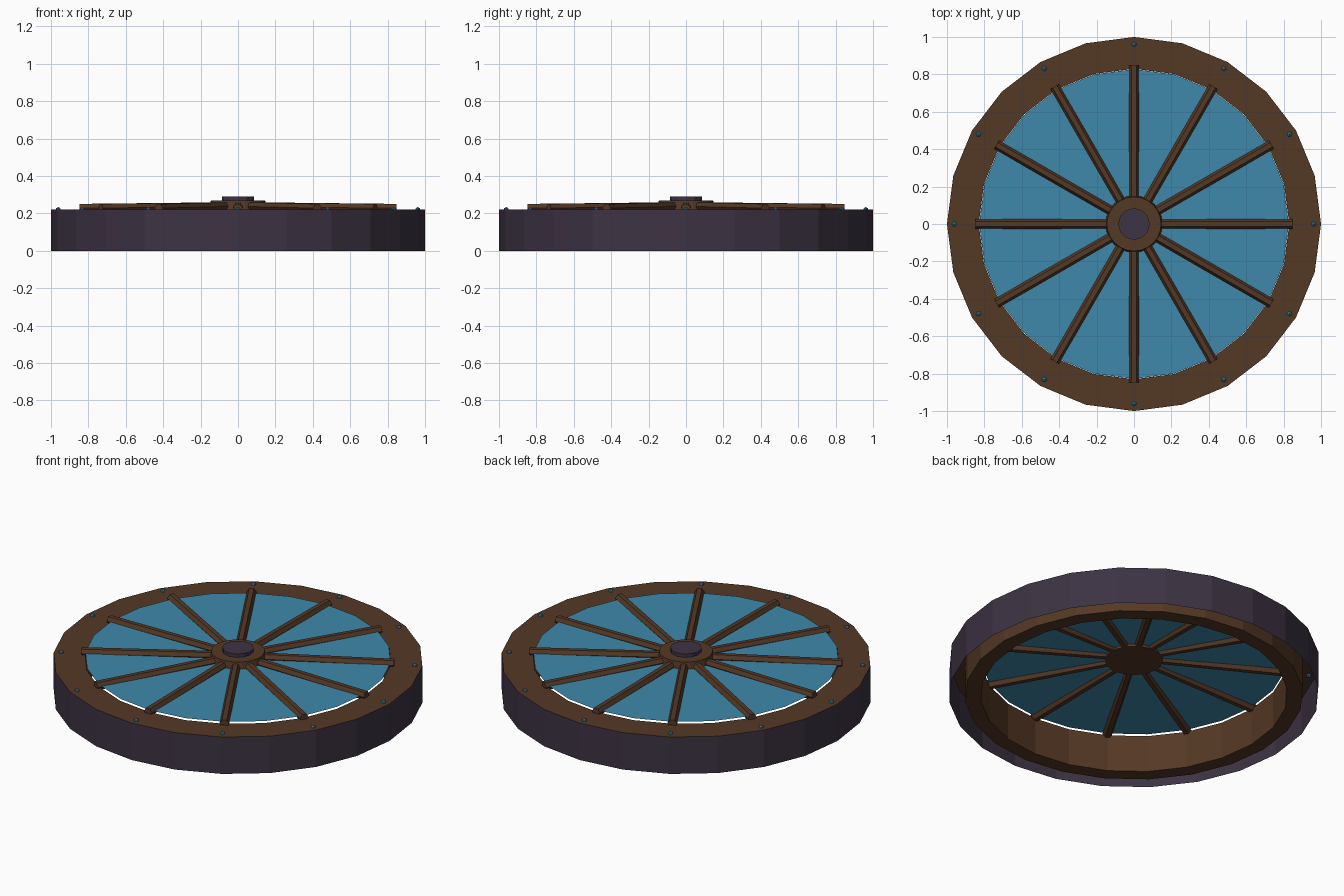
import bpy, bmesh, math
from mathutils import Matrix, Vector

if "Cube" in bpy.data.objects:
    bpy.data.objects.remove(bpy.data.objects["Cube"])

SEG = 24


def material(name, rgb):
    m = bpy.data.materials.new(name)
    lin = [((c / 255 + 0.055) / 1.055) ** 2.4 for c in rgb]
    m.diffuse_color = (*lin, 1)
    m.use_nodes = True
    m.node_tree.nodes["Principled BSDF"].inputs["Base Color"].default_value = m.diffuse_color
    return m


WOOD = material("brown wood", (84, 56, 37))
IRON = material("dark purple metal", (61, 51, 67))
GLASS = material("blue glass", (63, 137, 171))


def finish(name, bm, mat):
    me = bpy.data.meshes.new(name)
    bm.to_mesh(me)
    bm.free()
    me.materials.append(mat)
    ob = bpy.data.objects.new(name, me)
    bpy.context.collection.objects.link(ob)
    return ob


def lathe(name, profile, seg, mat):
    """Revolve an open (radius, height) profile around z."""
    bm = bmesh.new()
    rings = []
    for i in range(seg):
        a = 2 * math.pi * i / seg
        rings.append([bm.verts.new((r * math.cos(a), r * math.sin(a), z)) for r, z in profile])
    for i in range(seg):
        p, q = rings[i], rings[(i + 1) % seg]
        for j in range(len(profile) - 1):
            bm.faces.new((p[j], q[j], q[j + 1], p[j + 1]))
    return finish(name, bm, mat)


def drum(name, r1, r2, z1, z2, seg, mat):
    bm = bmesh.new()
    bmesh.ops.create_cone(bm, cap_ends=True, segments=seg, radius1=r1, radius2=r2, depth=z2 - z1,
                          matrix=Matrix.Translation((0, 0, (z1 + z2) / 2)))
    return finish(name, bm, mat)


# Outer metal band, open underneath
lathe("outer_band", [(1, 0), (1, 0.22)], SEG, IRON)

# Wooden rim: flat top, inner wall, foot, and back wall behind the gap
lathe("wooden_rim", [(1, 0.22), (0.83, 0.22), (0.83, 0), (0.915, 0), (0.915, 0.22)], SEG, WOOD)

# Glass pane floating just above the rim
bm = bmesh.new()
bmesh.ops.create_circle(bm, cap_ends=True, segments=SEG, radius=0.828,
                        matrix=Matrix.Rotation(math.pi / SEG * 0, 4, 'Z'))
bmesh.ops.translate(bm, verts=bm.verts, vec=(0, 0, 0.231))
finish("glass_pane", bm, GLASS)

# Hub and its metal cap
drum("hub", 0.155, 0.145, 0.215, 0.27, SEG, WOOD)
drum("hub_cap", 0.085, 0.085, 0.26, 0.29, 12, IRON)

# Twelve six-sided spokes rising slightly to the hub, and rivets on the rim
for i in range(12):
    turn = Matrix.Rotation(i * math.pi / 6, 4, 'Z')

    inner, outer = Vector((0.08, 0, 0.238)), Vector((0.848, 0, 0.2285))
    bm = bmesh.new()
    ends = []
    for p, r in ((inner, 0.025), (outer, 0.026)):
        ends.append([bm.verts.new(p + Vector((0, r * math.cos(k * math.pi / 3), r * math.sin(k * math.pi / 3))))
                     for k in range(6)])
    for k in range(6):
        n = (k + 1) % 6
        bm.faces.new((ends[0][k], ends[1][k], ends[1][n], ends[0][n]))
    bm.faces.new(ends[0][::-1])
    bm.faces.new(ends[1])
    bmesh.ops.recalc_face_normals(bm, faces=bm.faces)
    bm.transform(turn)
    finish(f"spoke_{i + 1}", bm, WOOD)

    bm = bmesh.new()
    bmesh.ops.create_icosphere(bm, subdivisions=1, radius=0.015,
                               matrix=turn @ Matrix.Translation((0.96, 0, 0.22)))
    finish(f"rivet_{i + 1}", bm, GLASS)
